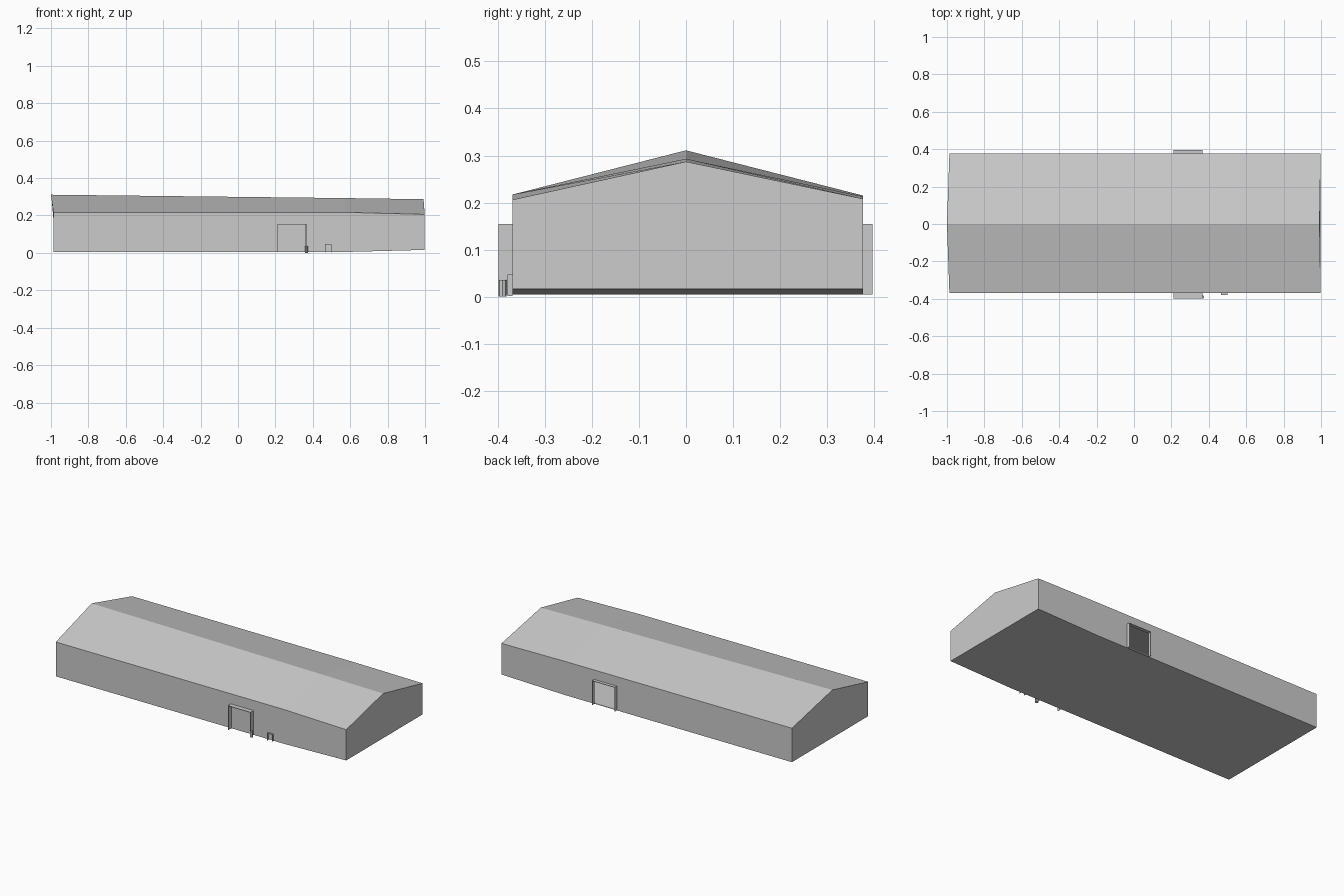
import bpy
import bmesh
from mathutils import Vector

cube = bpy.data.objects.get("Cube")
if cube:
    bpy.data.objects.remove(cube, do_unlink=True)

GREY = (0.6, 0.6, 0.6, 1)
grey = bpy.data.materials.new("plain grey")
grey.use_nodes = True
grey.diffuse_color = GREY
grey.node_tree.nodes["Principled BSDF"].inputs["Base Color"].default_value = GREY

FRONT, BACK, FLOOR = -0.369, 0.376, 0.005
DOOR_LEFT, DOOR_RIGHT, DOOR_TOP = 0.21, 0.365, 0.155


def finish(name, bm):
    bmesh.ops.recalc_face_normals(bm, faces=bm.faces)
    mesh = bpy.data.meshes.new(name)
    bm.to_mesh(mesh)
    bm.free()
    mesh.materials.append(grey)
    obj = bpy.data.objects.new(name, mesh)
    bpy.context.collection.objects.link(obj)
    return obj


def add_box(bm, low, high):
    low, high = Vector(low), Vector(high)
    verts = bmesh.ops.create_cube(bm, size=1)["verts"]
    for v in verts:
        v.co = (low + high) / 2 + v.co * (high - low)


# Gabled hall, lofted through stations: wall x, ridge x, base, front eave, back eave, ridge
stations = [
    (-0.987, -1.0, FLOOR, 0.217, 0.215, 0.311),
    (0.57, 0.57, FLOOR, 0.217, 0.213, 0.293),
    (0.998, 0.992, 0.016, 0.206, 0.208, 0.287),
]
bm = bmesh.new()
rings = []
for x, ridge_x, base, eave_f, eave_b, ridge in stations:
    section = [(x, FRONT, base), (x, FRONT, eave_f), (ridge_x, 0, ridge),
               (x, BACK, eave_b), (x, BACK, base)]
    rings.append([bm.verts.new(p) for p in section])
for a, b in zip(rings, rings[1:]):
    for i in range(5):
        j = (i + 1) % 5
        bm.faces.new((a[i], a[j], b[j], b[i]))
bm.faces.new(rings[0])
bm.faces.new(rings[-1])
bmesh.ops.recalc_face_normals(bm, faces=bm.faces)

# Open doorway in the back wall
for co, no in (((DOOR_LEFT, 0, 0), (1, 0, 0)), ((DOOR_RIGHT, 0, 0), (1, 0, 0)),
               ((0, 0, DOOR_TOP), (0, 0, 1))):
    wall = [f for f in bm.faces if f.normal.y > 0.9]
    geom = set(wall)
    for f in wall:
        geom.update(f.edges)
        geom.update(f.verts)
    bmesh.ops.bisect_plane(bm, geom=list(geom), plane_co=co, plane_no=no)
    bm.normal_update()
opening = []
for f in bm.faces:
    c = f.calc_center_median()
    if f.normal.y > 0.9 and DOOR_LEFT < c.x < DOOR_RIGHT and c.z < DOOR_TOP:
        opening.append(f)
bmesh.ops.delete(bm, geom=opening, context="FACES_ONLY")
hall = finish("hall_shell", bm)
shell = hall.modifiers.new("wall thickness", "SOLIDIFY")
shell.thickness = 0.003
shell.offset = -1


# Thin door surrounds: two jambs and a lintel
def surround(name, x0, x1, y0, y1, z0, z1, t):
    bm = bmesh.new()
    add_box(bm, (x0, y0, z0), (x0 + t, y1, z1))
    add_box(bm, (x1 - t, y0, z0), (x1, y1, z1))
    add_box(bm, (x0 + t, y0, z1 - t), (x1 - t, y1, z1))
    finish(name, bm)


surround("front_door_surround", DOOR_LEFT, DOOR_RIGHT, -0.398, FRONT, FLOOR, DOOR_TOP, 0.003)
surround("back_door_surround", DOOR_LEFT, DOOR_RIGHT, BACK, 0.396, FLOOR, DOOR_TOP, 0.003)
surround("small_hatch_surround", 0.465, 0.5, -0.379, FRONT, 0.002, 0.047, 0.003)

# Short post beside the front door
bpy.ops.mesh.primitive_cylinder_add(vertices=8, radius=0.009, depth=0.036,
                                    location=(0.366, -0.39, 0.018))
post = bpy.context.object
post.name = "door_post"
post.data.materials.append(grey)
